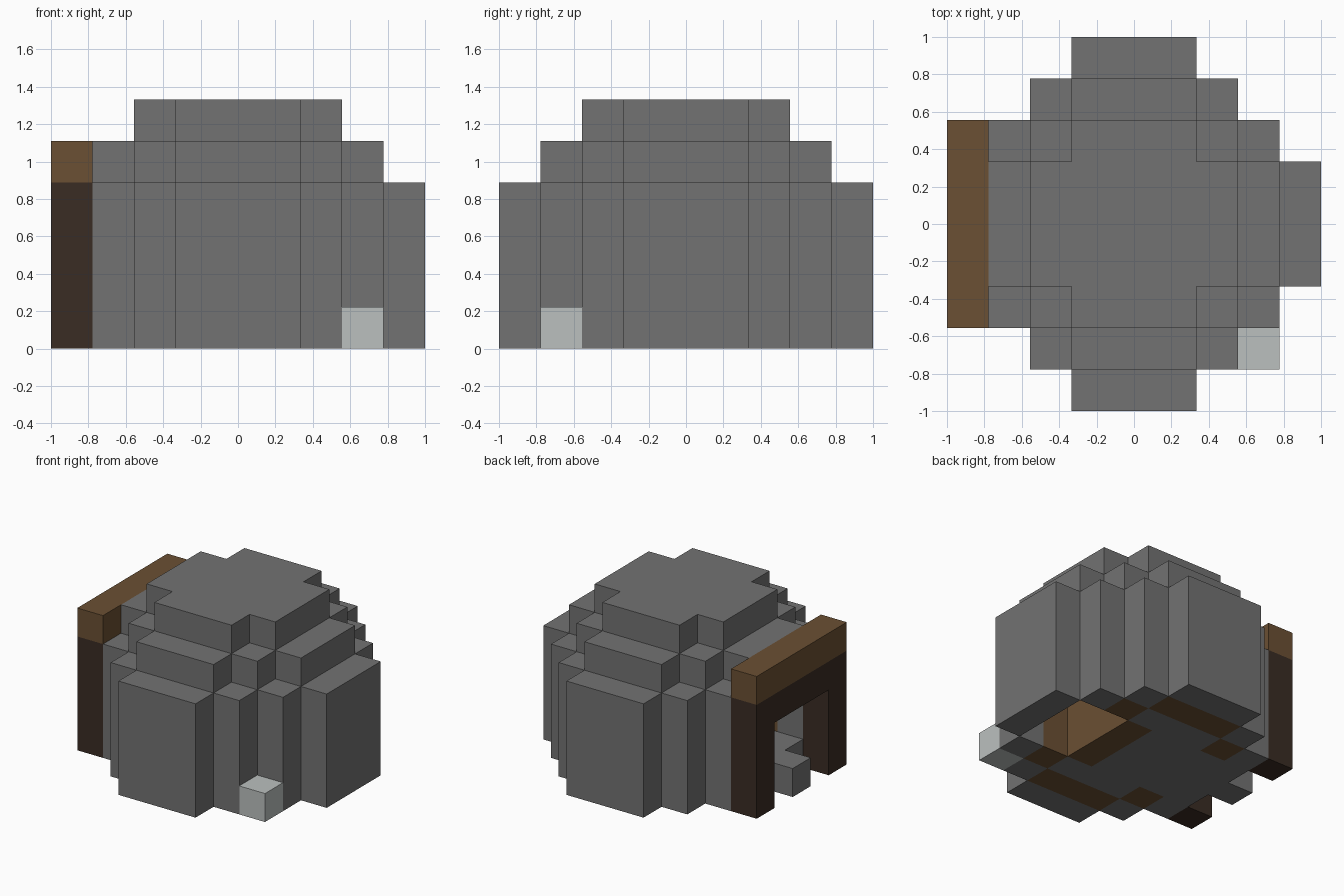
import bpy
import bmesh
from mathutils import Vector

cube = bpy.data.objects.get("Cube")
if cube:
    bpy.data.objects.remove(cube)

UNIT = 2 / 9  # edge of one block


def material(name, color):
    mat = bpy.data.materials.new(name)
    mat.use_nodes = True
    mat.diffuse_color = (*color, 1)
    mat.node_tree.nodes["Principled BSDF"].inputs["Base Color"].default_value = (*color, 1)
    return mat


stone = material("stone grey", (0.17, 0.17, 0.17))
wood = material("light wood", (0.147, 0.08, 0.033))
dark_wood = material("dark wood", (0.042, 0.025, 0.017))
pale = material("pale stone", (0.497, 0.527, 0.521))


def disc(half_widths):
    """Stepped round plan: half width of each row, from the middle outwards."""
    return {(x, y)
            for row, half in enumerate(half_widths)
            for y in (row, -row)
            for x in range(-half, half + 1)}


def stack(plan, low, high):
    return {(x, y, z) for x, y in plan for z in range(low, high)}


def build(name, cells, mat):
    """Skin a set of unit blocks, keeping only the outer faces."""
    bm = bmesh.new()
    for cell in cells:
        centre = Vector(cell) + Vector((0, 0, 0.5))
        for axis in range(3):
            for sign in (-1, 1):
                step = Vector((0, 0, 0))
                step[axis] = sign
                if tuple(int(c) for c in Vector(cell) + step) in cells:
                    continue
                u = Vector((0, 0, 0))
                u[(axis + 1) % 3] = 0.5
                v = step.cross(u)
                mid = centre + step / 2
                corners = (mid - u - v, mid + u - v, mid + u + v, mid - u + v)
                bm.faces.new([bm.verts.new(c * UNIT) for c in corners])
    bmesh.ops.remove_doubles(bm, verts=bm.verts, dist=0.001)
    # Merge the flat block faces into large panels
    bmesh.ops.dissolve_limit(bm, angle_limit=0.01, verts=bm.verts, edges=bm.edges)
    mesh = bpy.data.meshes.new(name)
    bm.to_mesh(mesh)
    bm.free()
    mesh.materials.append(mat)
    obj = bpy.data.objects.new(name, mesh)
    bpy.context.collection.objects.link(obj)
    return obj


# Plans of the three dome tiers
outer = disc((4, 4, 3, 2, 1))
inner = disc((3, 3, 2, 1))
top = disc((2, 2, 1))
door_side = {(-4, y) for y in range(-1, 2)}

# Stone dome: wall, stepped ring and roof
build("wall", stack(outer - inner - door_side, 0, 4), stone)
build("upper_ring", stack(inner - top, 4, 5), stone)
build("roof", stack(top, 5, 6), stone)

# Wooden benches along the wall, with a partition before the floor opening
benches = {c for c in inner - top if abs(c[0]) < 3}
partition = {(1, y) for y in range(-1, 2)}
build("benches", stack(benches, 0, 2), wood)
build("partition", stack(partition, 0, 2), wood)

# Stone floor and doorstep
opening = {(x, y) for x in (2, 3) for y in range(-1, 2)}
build("floor", stack(inner - benches - partition - opening, 0, 1), stone)
build("doorstep", stack({(-4, 0)}, 0, 1), stone)

# Door frame
posts = stack({(-4, -2), (-4, 2)}, 0, 4)
build("door_frame", posts | stack(door_side, 3, 4), dark_wood)
build("door_header", stack({(-4, y) for y in range(-2, 3)}, 4, 5), wood)

# Pale block beside the wall
build("corner_block", stack({(3, -3)}, 0, 1), pale)
